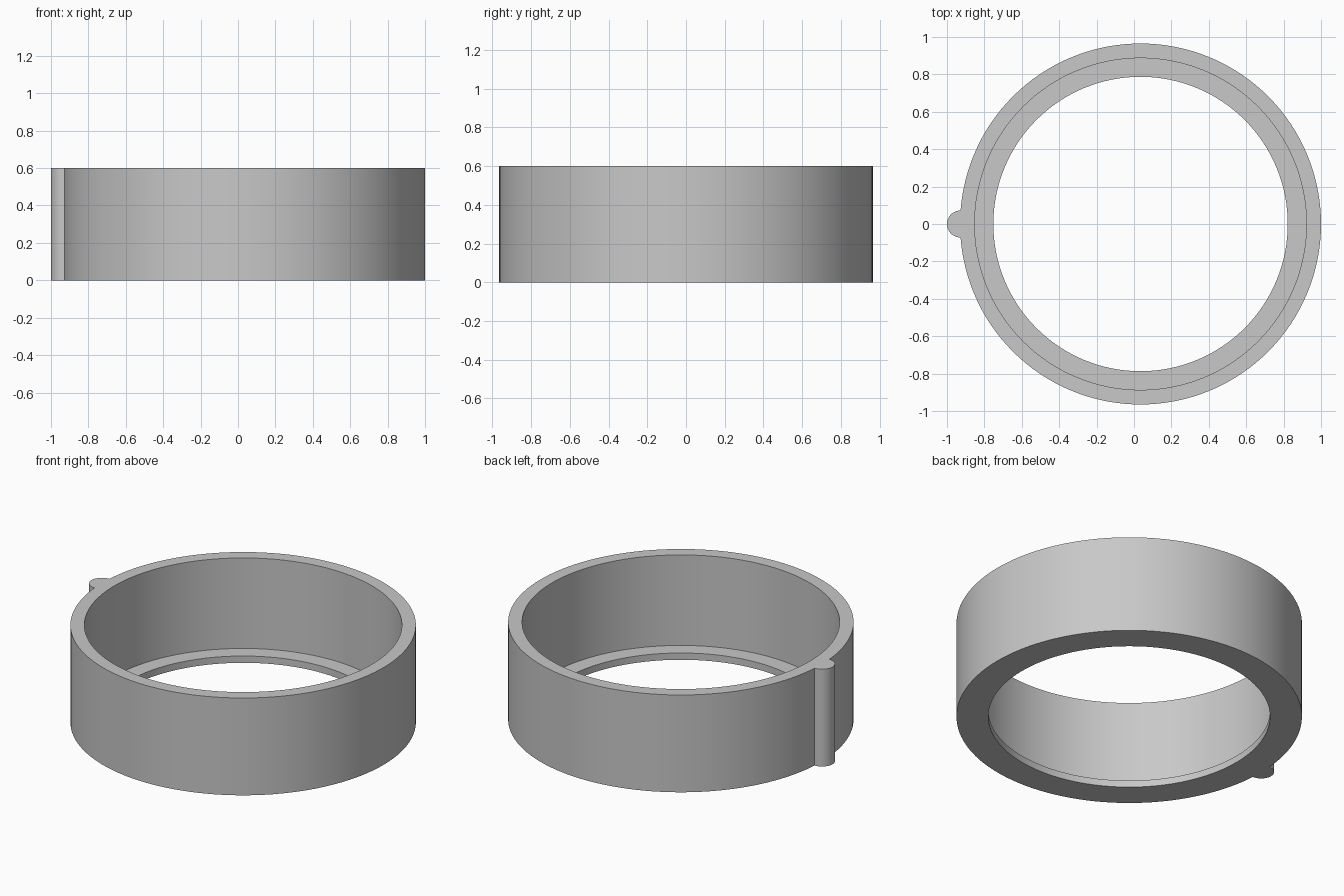
import bpy, bmesh, math
from mathutils import Vector

cube = bpy.data.objects.get("Cube")
if cube:
    bpy.data.objects.remove(cube, do_unlink=True)

# Single grey material
grey = bpy.data.materials.new("plain_grey")
grey.use_nodes = True
colour = (0.58, 0.58, 0.58, 1)
grey.diffuse_color = colour
grey.node_tree.nodes["Principled BSDF"].inputs["Base Color"].default_value = colour

HEIGHT, CENTRE_X = 0.6, 0.035
OUTER, INNER, LIP, LIP_HEIGHT = 0.965, 0.887, 0.787, 0.042


def make_object(name, bm):
    bmesh.ops.recalc_face_normals(bm, faces=bm.faces)
    mesh = bpy.data.meshes.new(name)
    bm.to_mesh(mesh)
    bm.free()
    mesh.materials.append(grey)
    obj = bpy.data.objects.new(name, mesh)
    bpy.context.collection.objects.link(obj)
    return obj


# Ring wall with an inward lip at the base, revolved from its section
section = [(OUTER, 0), (OUTER, HEIGHT), (INNER, HEIGHT),
           (INNER, LIP_HEIGHT), (LIP, LIP_HEIGHT), (LIP, 0)]
bm = bmesh.new()
verts = [bm.verts.new((r, 0, z)) for r, z in section]
edges = [bm.edges.new((v, verts[i - 1])) for i, v in enumerate(verts)]
bmesh.ops.spin(bm, geom=verts + edges, cent=(0, 0, 0), axis=(0, 0, 1),
               angle=math.tau, steps=128, use_merge=True)
bmesh.ops.remove_doubles(bm, verts=bm.verts, dist=1e-5)
bmesh.ops.translate(bm, verts=bm.verts, vec=Vector((CENTRE_X, 0, 0)))
ring = make_object("ring", bm)

# Rounded vertical rib on the right side
bm = bmesh.new()
bmesh.ops.create_cone(bm, cap_ends=True, segments=48, radius1=0.072,
                      radius2=0.072, depth=HEIGHT)
bmesh.ops.translate(bm, verts=bm.verts, vec=Vector((-0.928, 0, HEIGHT / 2)))
rib = make_object("side_rib", bm)

# Fuse the rib into the ring
bpy.context.view_layer.objects.active = ring
ring.select_set(True)
rib.select_set(False)
union = ring.modifiers.new("fuse_rib", 'BOOLEAN')
union.operation = 'UNION'
union.solver = 'EXACT'
union.object = rib
bpy.ops.object.modifier_apply(modifier=union.name)
bpy.data.objects.remove(rib, do_unlink=True)
bpy.ops.object.shade_smooth_by_angle(angle=math.radians(30))
